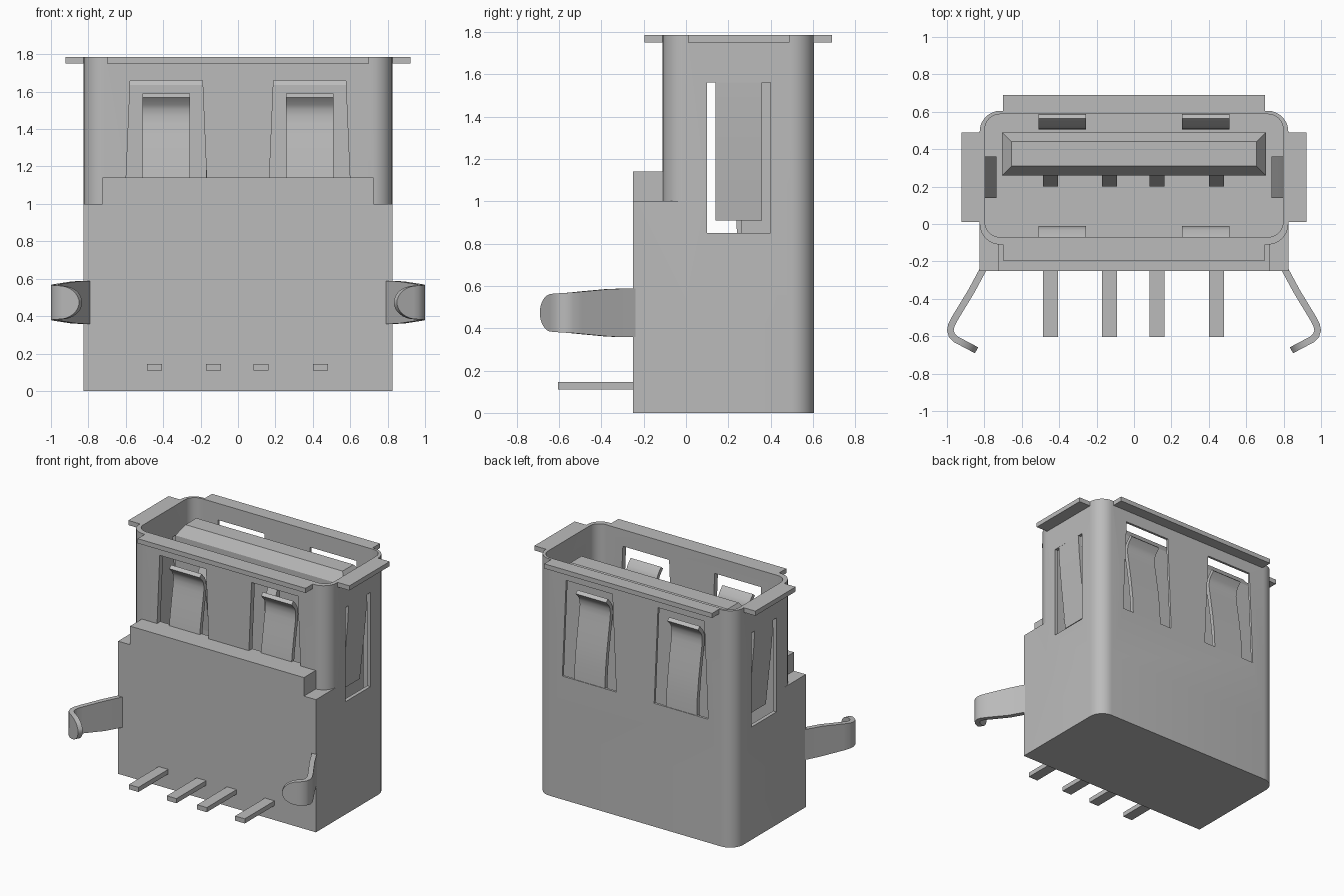
import bpy, bmesh, math
from mathutils import Vector

if "Cube" in bpy.data.objects:
    bpy.data.objects.remove(bpy.data.objects["Cube"])

metal = bpy.data.materials.new("grey")
metal.diffuse_color = (0.5, 0.5, 0.5, 1)
metal.use_nodes = True
metal.node_tree.nodes["Principled BSDF"].inputs["Base Color"].default_value = metal.diffuse_color


def finish(name, bm):
    bmesh.ops.recalc_face_normals(bm, faces=bm.faces)
    me = bpy.data.meshes.new(name)
    bm.to_mesh(me)
    bm.free()
    me.materials.append(metal)
    ob = bpy.data.objects.new(name, me)
    bpy.context.collection.objects.link(ob)
    return ob


def prism(name, pts, a, b, place):
    """Extrude a 2D outline from a to b; place(u, v, w) gives the 3D point."""
    bm = bmesh.new()
    lo = [bm.verts.new(place(u, v, a)) for u, v in pts]
    hi = [bm.verts.new(place(u, v, b)) for u, v in pts]
    bm.faces.new(lo)
    bm.faces.new(hi)
    n = len(pts)
    for i in range(n):
        j = (i + 1) % n
        bm.faces.new((lo[i], lo[j], hi[j], hi[i]))
    return finish(name, bm)


def along_z(u, v, w): return (u, v, w)
def along_y(u, v, w): return (u, w, v)


def box(name, x0, x1, y0, y1, z0, z1):
    return prism(name, [(x0, y0), (x1, y0), (x1, y1), (x0, y1)], z0, z1, along_z)


def outline(hx, y0, y1, r_front, r_back):
    """Rectangle with separately rounded front and back corners."""
    pts = []
    for sx, sy, r, start in ((1, 1, r_back, 0), (-1, 1, r_back, 90),
                             (-1, -1, r_front, 180), (1, -1, r_front, 270)):
        cx, cy = sx * (hx - r), (y1 - r if sy > 0 else y0 + r)
        for k in range(9 if r else 1):
            t = math.radians(start + k * 90 / 8)
            pts.append((cx + r * math.cos(t), cy + r * math.sin(t)))
    return pts


def boolean(ob, tool, op):
    m = ob.modifiers.new("cut", 'BOOLEAN')
    m.operation, m.object, m.solver = op, tool, 'EXACT'
    bpy.context.view_layer.objects.active = ob
    bpy.ops.object.modifier_apply(modifier=m.name)
    bpy.data.objects.remove(tool)


def smooth(ob):
    bpy.ops.object.select_all(action='DESELECT')
    ob.select_set(True)
    bpy.context.view_layer.objects.active = ob
    bpy.ops.object.shade_smooth_by_angle(angle=math.radians(30))


def strip(name, path, halves, thick, place):
    """Bent sheet-metal strip: 2D centre path with a half width at each point."""
    bm = bmesh.new()
    rings = []
    path = [Vector(p) for p in path]
    for i, p in enumerate(path):
        d = path[min(i + 1, len(path) - 1)] - path[max(i - 1, 0)]
        n = Vector((-d.y, d.x)).normalized() * thick / 2
        rings.append([bm.verts.new(place(q.x, q.y, s * halves[i]))
                      for q, s in ((p + n, 1), (p + n, -1), (p - n, -1), (p - n, 1))])
    for r0, r1 in zip(rings, rings[1:]):
        for k in range(4):
            bm.faces.new((r0[k], r0[(k + 1) % 4], r1[(k + 1) % 4], r1[k]))
    bm.faces.new(rings[0])
    bm.faces.new(rings[-1])
    ob = finish(name, bm)
    smooth(ob)
    return ob


# Shell: rounded tube on a block with a square front and a raised front plate
FRONT, BACK, TOP = -0.11, 0.605, 1.785
shell = prism("shell", outline(0.825, FRONT, BACK, 0.11, 0.11), 0.5, TOP, along_z)
boolean(shell, prism("base", outline(0.825, -0.25, BACK, 0, 0.11), 0, 1.0, along_z), 'UNION')
boolean(shell, box("plate", -0.725, 0.725, -0.25, -0.085, 0.8, 1.14), 'UNION')

# Rolled lip tabs around the mouth
for x0, x1, y0, y1 in ((-0.7, 0.7, -0.195, -0.085), (-0.7, 0.7, 0.59, 0.69),
                       (-0.922, -0.81, 0.01, 0.49), (0.81, 0.922, 0.01, 0.49)):
    boolean(shell, box("lip", x0, x1, y0, y1, 1.75, TOP), 'UNION')

# Cavity
boolean(shell, prism("cavity", outline(0.797, -0.07, 0.587, 0.08, 0.08), 0.6, 2.0, along_z),
        'DIFFERENCE')

# Tapered spring windows in the front and back walls, slots in the side walls
for s in (-1, 1):
    c = 0.383 * s
    for y0, y1, z0, w in ((-0.13, 0.0, 1.14, 0.215), (0.5, 0.7, 0.93, 0.225)):
        win = [(c - w, z0), (c + w, z0), (c + 0.193, 1.66), (c - 0.193, 1.66)]
        boolean(shell, prism("window", win, y0, y1, along_y), 'DIFFERENCE')
    x0, x1 = sorted((0.7 * s, 0.9 * s))
    boolean(shell, box("slot", x0, x1, 0.10, 0.40, 0.85, 1.56), 'DIFFERENCE')
smooth(shell)

# Leaf springs, fixed at the bottom, bowed inward with a flared tip
leaf = [(0.018, 0.9), (0.024, 1.05), (0.042, 1.2), (0.066, 1.35), (0.08, 1.43), (0.084, 1.47),
        (0.08, 1.51), (0.066, 1.54), (0.03, 1.58)]
for s, side in ((-1, "left"), (1, "right")):
    strip("front_spring_" + side, leaf, [0.1275] * len(leaf), 0.03,
          lambda d, z, w, s=s: (0.383 * s + w, FRONT + d, z))
    strip("back_spring_" + side, leaf, [0.1275] * len(leaf), 0.03,
          lambda d, z, w, s=s: (0.383 * s + w, BACK - d, z))
    # Side tabs hang from the top of each slot and lean inward
    tab = [(0.014, 1.57), (0.02, 1.45), (0.038, 1.25), (0.06, 1.05), (0.075, 0.91)]
    strip("side_tab_" + side, tab, [0.11] * len(tab), 0.028,
          lambda d, z, w, s=s: (s * (0.825 - d), 0.25 + w, z))

# Board clips: hooked strips with rounded tips
clip = [(0.80, -0.23), (0.87, -0.36), (0.955, -0.50), (0.976, -0.54), (0.982, -0.568),
        (0.974, -0.595), (0.952, -0.617)]
halves = [0.115, 0.113, 0.1, 0.096, 0.094, 0.092, 0.09]
for k in range(1, 9):
    t = math.sin(k / 8 * math.pi / 2)
    clip.append((0.952 - 0.11 * t, -0.617 - 0.058 * t))
    halves.append(max(0.09 * math.sqrt(max(0, 1 - t * t)), 0.012))
for s, side in ((-1, "left"), (1, "right")):
    strip("clip_" + side, clip, halves, 0.036,
          lambda x, y, w, s=s: (s * x, y, 0.473 + w))

# Tongue with a chamfered top
tongue = box("tongue", -0.705, 0.705, 0.26, 0.49, 0.59, 1.635)
bm = bmesh.new()
bm.from_mesh(tongue.data)
top = max(bm.faces, key=lambda f: f.calc_center_median().z)
bm.faces.ensure_lookup_table()
cap = bmesh.ops.extrude_discrete_faces(bm, faces=[top])["faces"][0]
for v in cap.verts:
    v.co.x -= math.copysign(0.05, v.co.x)
    v.co.y += 0.05 if v.co.y < 0.37 else -0.05
    v.co.z = 1.71
bm.to_mesh(tongue.data)
bm.free()

# Contacts on the tongue and solder pins out of the front
for i, x in enumerate((-0.447, -0.13, 0.123, 0.44)):
    wipe = [(0.27, 0.59), (0.25, 0.59), (0.235, 1.0), (0.2, 1.3), (0.2, 1.38), (0.27, 1.55)]
    prism(f"contact_{i + 1}", wipe, x - 0.04, x + 0.04, lambda u, v, w: (w, u, v))
    box(f"pin_{i + 1}", x - 0.04, x + 0.04, -0.605, -0.22, 0.11, 0.145)
